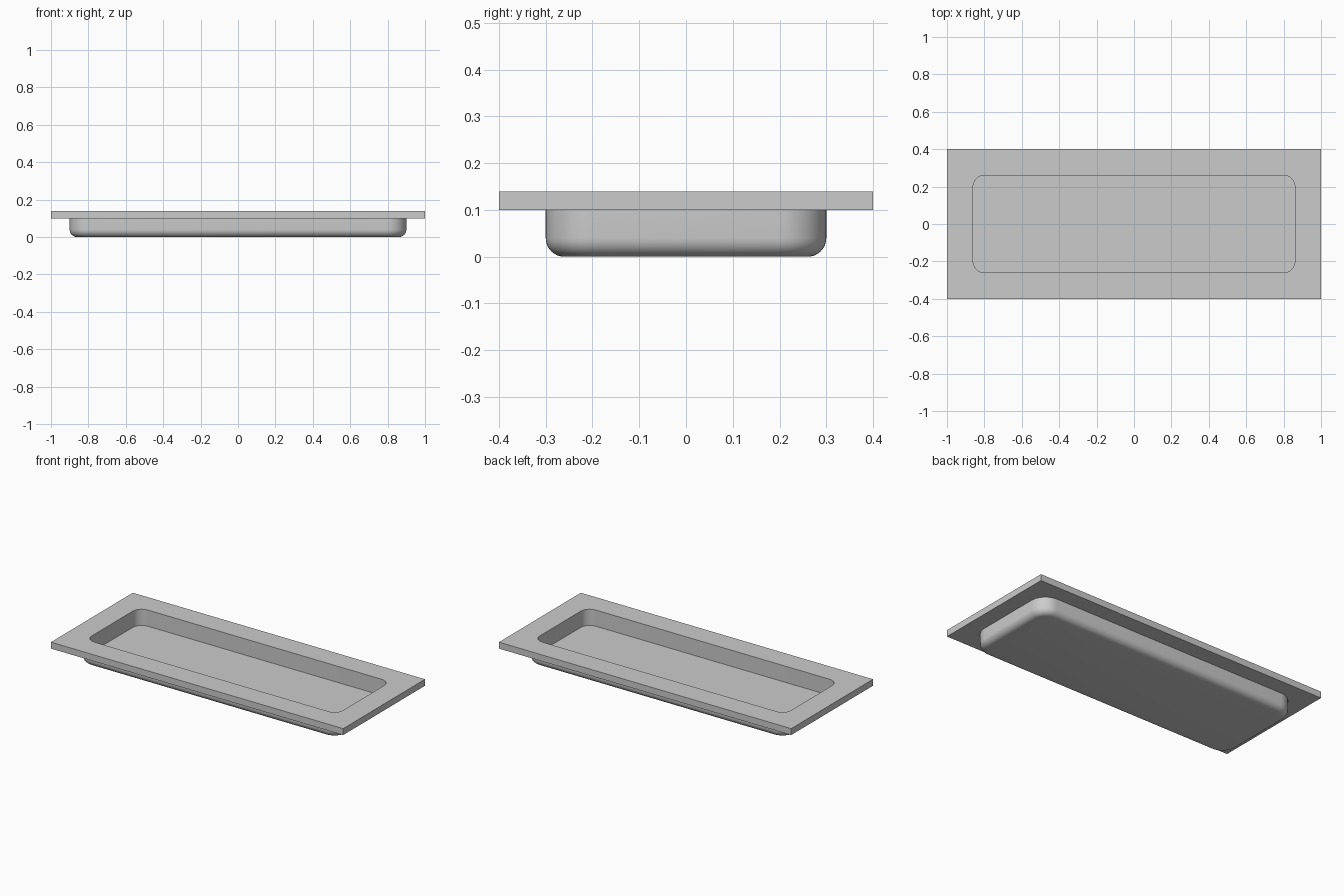
import bpy, bmesh
from math import sin, cos, pi

cube = bpy.data.objects.get("Cube")
if cube:
    bpy.data.objects.remove(cube, do_unlink=True)

# Material
grey = bpy.data.materials.new("plain_grey")
grey.use_nodes = True
colour = (0.6, 0.6, 0.6, 1)
grey.diffuse_color = colour
grey.node_tree.nodes["Principled BSDF"].inputs["Base Color"].default_value = colour

CORNER_STEPS = 12
FILLET_STEPS = 8


def ring(bm, half_x, half_y, radius, z):
    """Counter-clockwise rounded rectangle; radius 0 gives square corners."""
    verts = []
    for quarter, (sx, sy) in enumerate([(1, 1), (-1, 1), (-1, -1), (1, -1)]):
        for i in range(CORNER_STEPS + 1):
            a = (quarter + i / CORNER_STEPS) * pi / 2
            verts.append(bm.verts.new((sx * (half_x - radius) + radius * cos(a),
                                       sy * (half_y - radius) + radius * sin(a), z)))
    return verts


# Basin dimensions
length, width = 0.9, 0.3          # outer half sizes of the tub
wall, corner, fillet = 0.04, 0.1, 0.04
rim_bottom, rim_top = 0.1, 0.14

# Underside fillet, outer wall, square rim, inner wall, floor
sections = []
for i in range(FILLET_STEPS + 1):
    a = i / FILLET_STEPS * pi / 2
    inset = fillet * (1 - sin(a))
    sections.append((length - inset, width - inset, corner - inset, fillet * (1 - cos(a))))
sections += [
    (length, width, corner, rim_bottom),
    (1, 0.4, 0, rim_bottom),
    (1, 0.4, 0, rim_top),
    (length - wall, width - wall, corner - wall, rim_top),
    (length - wall, width - wall, corner - wall, wall),
]

# Loft the sections into one closed shell
bm = bmesh.new()
rings = [ring(bm, *s) for s in sections]
for low, high in zip(rings, rings[1:]):
    n = len(low)
    for i in range(n):
        j = (i + 1) % n
        bm.faces.new((low[i], low[j], high[j], high[i]))
bm.faces.new(reversed(rings[0]))
bm.faces.new(rings[-1])
bmesh.ops.remove_doubles(bm, verts=bm.verts, dist=1e-5)
bmesh.ops.recalc_face_normals(bm, faces=bm.faces)

mesh = bpy.data.meshes.new("basin")
bm.to_mesh(mesh)
bm.free()
mesh.materials.append(grey)
basin = bpy.data.objects.new("basin", mesh)
bpy.context.collection.objects.link(basin)

# Smooth curves, sharp rim and floor edges
bpy.ops.object.select_all(action='DESELECT')
basin.select_set(True)
bpy.context.view_layer.objects.active = basin
bpy.ops.object.shade_smooth_by_angle(angle=pi / 6)
